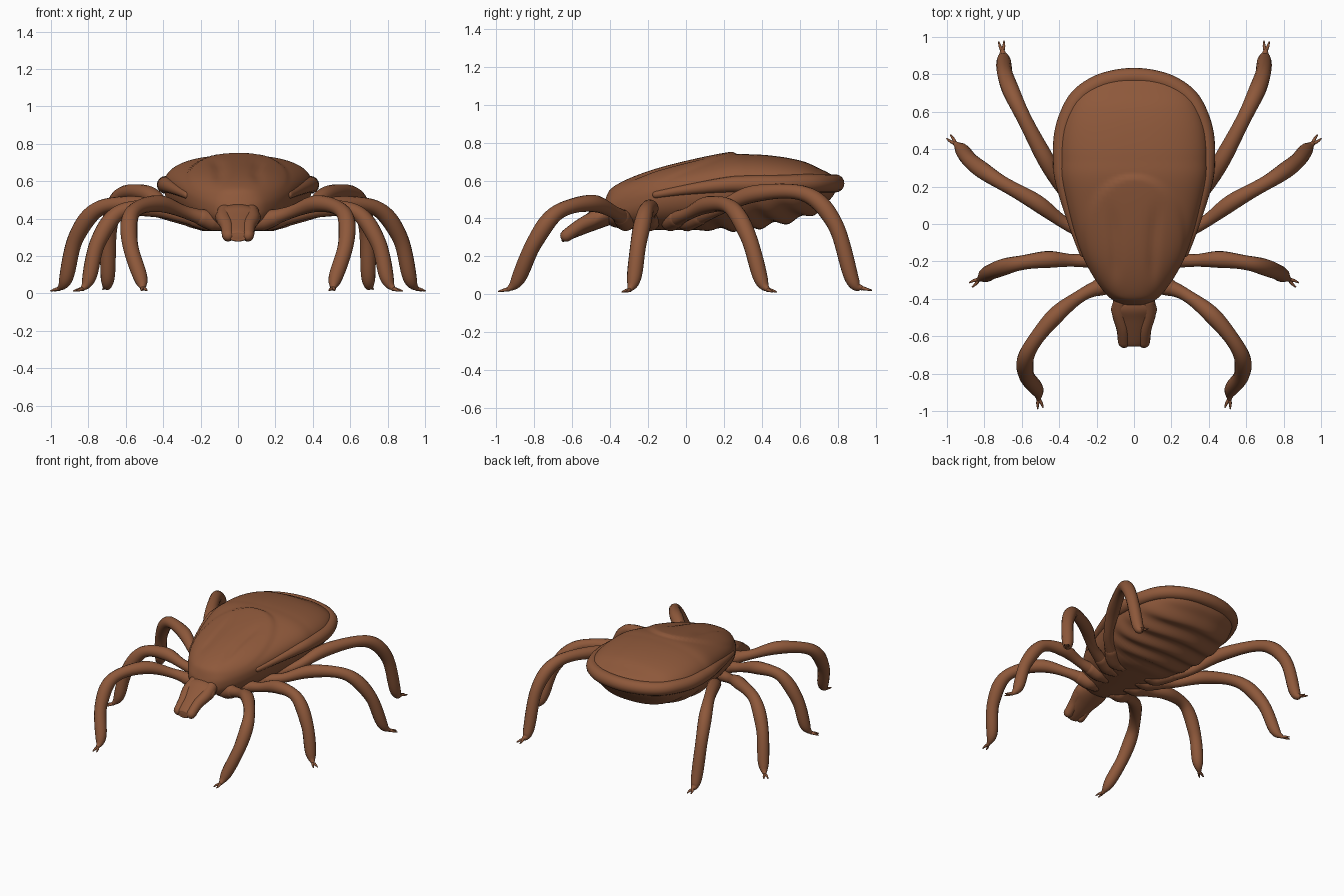
import bpy, bmesh, math
from mathutils import Vector

if "Cube" in bpy.data.objects:
    bpy.data.objects.remove(bpy.data.objects["Cube"])

brown = bpy.data.materials.new("chestnut brown")
brown.diffuse_color = (0.27, 0.098, 0.043, 1)
brown.use_nodes = True
brown.node_tree.nodes["Principled BSDF"].inputs["Base Color"].default_value = brown.diffuse_color


def spline(rows, n):
    """Catmull-Rom through rows of any length."""
    out = []
    for i in range(len(rows) - 1):
        p = [rows[max(0, min(len(rows) - 1, i + k))] for k in (-1, 0, 1, 2)]
        for j in range(n):
            t = j / n
            out.append([0.5 * (2 * b + (c - a) * t + (2 * a - 5 * b + 4 * c - d) * t * t
                               + (3 * b - a - 3 * c + d) * t ** 3) for a, b, c, d in zip(*p)])
    return out + [list(rows[-1])]


def circle(n):
    return [(math.cos(2 * math.pi * k / n), math.sin(2 * math.pi * k / n)) for k in range(n)]


def skin(name, rings):
    """Mesh object from equal closed rings, ends capped."""
    bm = bmesh.new()
    vs = [[bm.verts.new(p) for p in r] for r in rings]
    n = len(vs[0])
    for a, b in zip(vs, vs[1:]):
        for k in range(n):
            bm.faces.new((a[k], a[(k + 1) % n], b[(k + 1) % n], b[k]))
    bm.faces.new(vs[0])
    bm.faces.new(vs[-1])
    bmesh.ops.recalc_face_normals(bm, faces=bm.faces)
    for f in bm.faces:
        f.smooth = True
    me = bpy.data.meshes.new(name)
    bm.to_mesh(me)
    bm.free()
    me.materials.append(brown)
    bpy.context.collection.objects.link(bpy.data.objects.new(name, me))


def tube(name, rows, n=6, sides=14):
    """Round tube through (x, y, z, radius) rows, with rounded tips."""
    pts = spline(rows, n)
    ps = [Vector(p[:3]) for p in pts]
    rs = [max(p[3], 0.002) for p in pts]
    d0, d1 = (ps[0] - ps[1]).normalized(), (ps[-1] - ps[-2]).normalized()
    caps = [(math.sin(k * .48), math.cos(k * .48)) for k in (3, 2, 1)]
    head = [(ps[0] + d0 * rs[0] * s, rs[0] * c) for s, c in caps]
    tail = [(ps[-1] + d1 * rs[-1] * s, rs[-1] * c) for s, c in caps[::-1]]
    line = head + list(zip(ps, rs)) + tail
    rings, u = [], None
    for i, (p, r) in enumerate(line):
        t = (line[min(i + 1, len(line) - 1)][0] - line[max(i - 1, 0)][0]).normalized()
        u = t.orthogonal() if u is None else u - t * u.dot(t)
        u.normalize()
        v = t.cross(u)
        rings.append([p + (u * c + v * s) * r for c, s in circle(sides)])
    skin(name, rings)


def smooth(a, b, x):
    t = max(0, min(1, (x - a) / (b - a)))
    return t * t * (3 - 2 * t)


# Body: cross-sections (y, half width, top z, edge z, belly z)
stations = spline([(-.44, .03, .46, .44, .42), (-.38, .145, .555, .46, .355),
                   (-.16, .28, .648, .525, .34), (.19, .38, .73, .575, .34),
                   (.35, .395, .738, .58, .35), (.5, .385, .725, .58, .375),
                   (.62, .345, .70, .585, .405), (.7, .29, .665, .585, .445),
                   (.76, .2, .635, .585, .50), (.79, .1, .61, .585, .545),
                   (.80, .005, .59, .585, .57)], 12)
rings = []
for y, hw, zt, zr, zb in stations:
    ring = []
    for c, s in circle(96):
        x = hw * math.copysign(abs(c) ** 0.85, c)
        if s >= 0:
            z = zr + (zt - zr) * s ** 0.85
            # raised front shield and two shallow neck grooves
            z += .014 * (1 - smooth(.95, 1.03, math.hypot(x / .27, (y + .08) / .34))) * s
            z -= .012 * math.exp(-((abs(x) - .10 - .25 * (y + .2) ** 2) / .03) ** 2) \
                * smooth(-.36, -.2, y) * (1 - smooth(-.05, .15, y))
        else:
            # belly folds
            z = zr - (zr - zb) * (-s) ** 0.85
            z += .013 * math.sin((y + .9 * x * x) * 44) * smooth(0, .25, y) * (-s) \
                * (1 - smooth(.68, .78, y))
        ring.append((x, y, z))
    rings.append(ring)
skin("body", rings)

# Rolled rim following the body edge round the back
half = [(hw - .008, y * .985, zr, .018 + .03 * smooth(-.25, .45, y))
        for y, hw, zt, zr, zb in stations[24:-1:4]]
tube("body_rim", half + [(-x, y, z, r) for x, y, z, r in half[::-1]], 3, 16)

# Head: broad base tapering to the mouth (y, half width, centre z, half height)
skin("head", [[(w * c, y, zc + h * s) for c, s in circle(24)] for y, w, zc, h in spline(
    [(-.36, .08, .43, .05), (-.45, .122, .41, .062), (-.52, .10, .375, .052),
     (-.64, .06, .31, .032), (-.655, .03, .305, .015)], 6)])

# Legs: joint positions from hip to foot, sharing one radius profile
radii = (.046, .036, .043, .041, .045, .035, .013)
legs = {
    "front": [(.13, -.32, .385), (.27, -.375, .43), (.43, -.50, .48), (.565, -.68, .43),
              (.578, -.80, .27), (.52, -.885, .08), (.51, -.935, .028)],
    "second": [(.16, -.19, .385), (.31, -.195, .415), (.47, -.19, .455), (.64, -.215, .43),
               (.75, -.25, .27), (.797, -.275, .08), (.83, -.297, .025)],
    "third": [(.17, -.08, .385), (.36, 0, .42), (.53, .12, .473), (.74, .24, .455),
              (.865, .33, .30), (.92, .395, .08), (.955, .43, .026)],
    "rear": [(.18, .01, .385), (.36, .16, .445), (.48, .36, .53), (.62, .63, .528),
             (.685, .785, .37), (.697, .875, .08), (.703, .925, .034)],
}
for side, sx in (("right", 1), ("left", -1)):
    # Palps beside the mouth
    tube(f"{side}_palp", [(sx * .07, -.41, .435, .042), (sx * .075, -.48, .40, .042),
                          (sx * .058, -.56, .36, .036), (sx * .053, -.63, .31, .033)])
    for name, path in legs.items():
        # slight swelling between the joints
        fine = spline([(sx * x, y, z, r) for (x, y, z), r in zip(path, radii)], 6)
        for i, p in enumerate(fine):
            p[3] *= 1 + .06 * math.sin(i * math.pi / 4.5)
        tube(f"{side}_{name}_leg", fine, 2)
        # Hip swelling
        x, y, z, r = fine[3]
        bx, by, bz, r = fine[0]
        tube(f"{side}_{name}_hip", [(bx * .6, by, .37, .035), (bx, by, bz, .052), (x, y, z, .046)])
        # Pair of claws at the foot
        tip = Vector(fine[-1][:3])
        d = tip - Vector(fine[-7][:3])
        d.z = 0
        d.normalize()
        n = Vector((-d.y, d.x, 0))
        for k in (-1, 1):
            m, e = tip + d * .025 + n * k * .01, tip + d * .05 + n * k * .014
            tube(f"{side}_{name}_claw", [(*tip, .011), (m.x, m.y, tip.z - .006, .008),
                                         (e.x, e.y, tip.z - .012, .004)], 3, 8)
